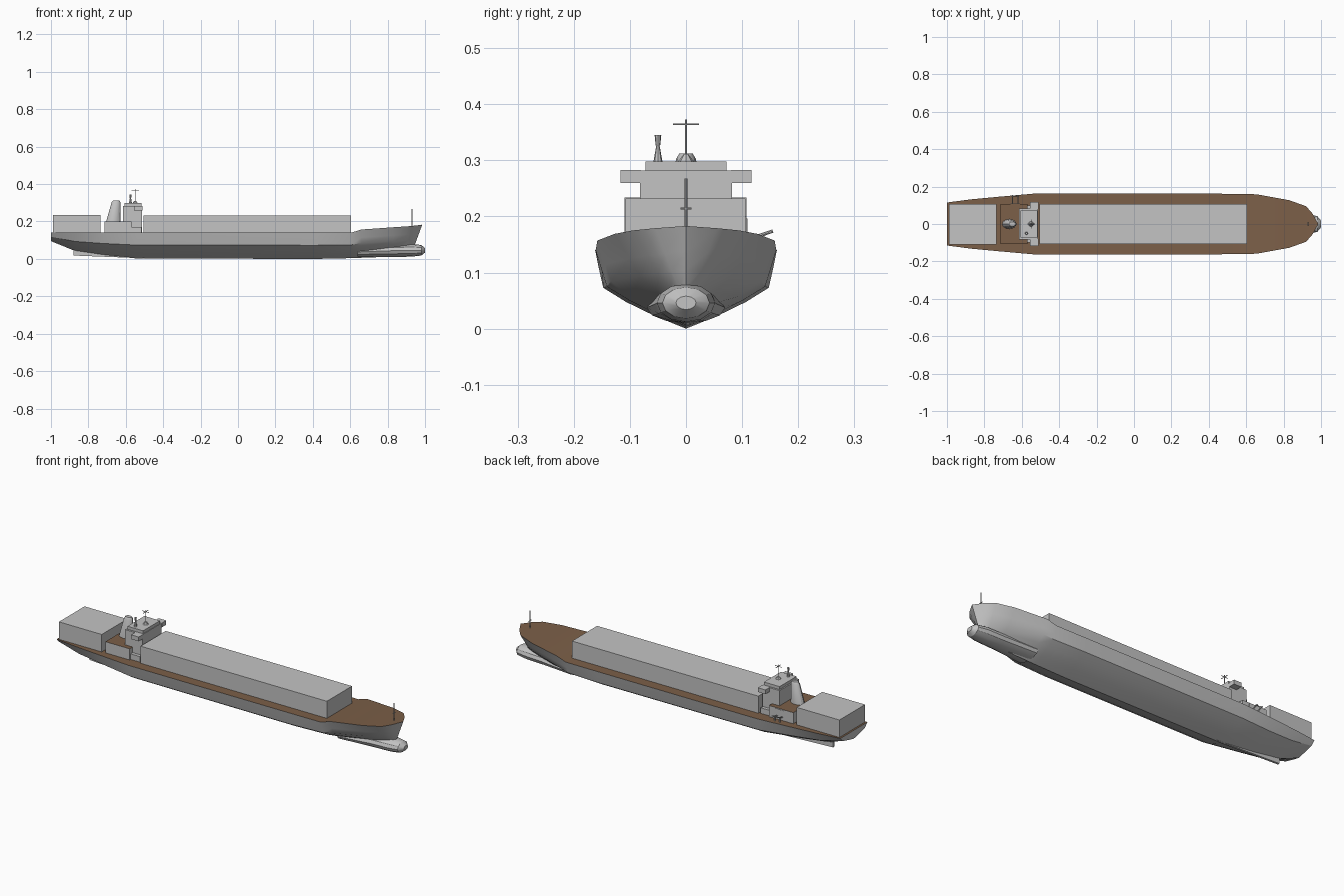
import bpy, bmesh, math
from mathutils import Vector

if "Cube" in bpy.data.objects:
    bpy.data.objects.remove(bpy.data.objects["Cube"], do_unlink=True)


def material(name, rgb):
    m = bpy.data.materials.new(name)
    m.use_nodes = True
    m.diffuse_color = (*rgb, 1)
    bsdf = next(n for n in m.node_tree.nodes if n.type == "BSDF_PRINCIPLED")
    bsdf.inputs["Base Color"].default_value = (*rgb, 1)
    return m


GREY = material("ship grey", (0.55, 0.55, 0.55))
BROWN = material("deck brown", (0.2, 0.115, 0.065))


def finish(name, bm, smooth=False):
    bmesh.ops.recalc_face_normals(bm, faces=bm.faces)
    mesh = bpy.data.meshes.new(name)
    bm.to_mesh(mesh)
    bm.free()
    mesh.materials.append(GREY)
    mesh.materials.append(BROWN)
    ob = bpy.data.objects.new(name, mesh)
    bpy.context.collection.objects.link(ob)
    if smooth:
        bpy.ops.object.select_all(action="DESELECT")
        ob.select_set(True)
        bpy.context.view_layer.objects.active = ob
        bpy.ops.object.shade_smooth_by_angle(angle=math.radians(30))
    return ob


def loft(name, rings, deck=False, cap_end=True):
    """Skin closed rings; the closing strip of each ring may be the deck."""
    bm = bmesh.new()
    rows = [[bm.verts.new(p) for p in ring] for ring in rings]
    n = len(rows[0])
    for a, b in zip(rows, rows[1:]):
        for i in range(n):
            j = (i + 1) % n
            f = bm.faces.new((a[i], a[j], b[j], b[i]))
            f.material_index = int(deck and j == 0)
    bm.faces.new(rows[0])
    if cap_end:
        bm.faces.new(rows[-1])
    bmesh.ops.remove_doubles(bm, verts=bm.verts, dist=0.0001)
    return finish(name, bm, True)


def box(name, x, y, z, brown_top=False):
    bm = bmesh.new()
    bmesh.ops.create_cube(bm, size=1)
    for v in bm.verts:
        v.co = [r[0] + (c + 0.5) * (r[1] - r[0]) for c, r in zip(v.co, (x, y, z))]
    for f in bm.faces:
        f.material_index = int(brown_top and f.calc_center_median().z > z[1] - 0.001)
    return finish(name, bm)


def rod(name, start, end, r1, r2=None, sides=8):
    a, b = Vector(start), Vector(end)
    bm = bmesh.new()
    bmesh.ops.create_cone(bm, cap_ends=True, segments=sides, radius1=r1,
                          radius2=r1 if r2 is None else r2, depth=(b - a).length)
    turn = (b - a).to_track_quat("Z", "Y")
    for v in bm.verts:
        v.co = turn @ v.co + (a + b) / 2
    return finish(name, bm)


# Hull: one midship profile (width, height fractions), fined towards the ends
PROFILE = [(1, 1), (0.95, 0.72), (0.91, 0.52), (0.66, 0.34), (0.34, 0.16), (0, 0)]


def section(x, half, top, keel, full, rake):
    side = [(x - rake * (1 - h), half * w * (1 - (1 - h) * (1 - full)),
             keel + h * (top - keel)) for w, h in PROFILE]
    return side + [(px, -py, pz) for px, py, pz in reversed(side[:-1])]


stations = [
    (-1, .115, .14, .095, .8, 0),
    (-.87, .132, .14, .042, .8, 0),
    (-.72, .146, .14, .02, .85, 0),
    (-.54, .162, .14, .002, .97, 0),
    (.42, .162, .14, 0, 1, 0),
    (.605, .161, .14, .004, .92, 0),
    (.66, .158, .157, .006, .85, 0),
    (.83, .127, .169, .012, .4, 0),
    (.92, .095, .175, .016, .1, .02),
    (.955, .055, .179, .02, 0, .03),
    (.985, 0, .183, .02, 0, .06),
]
loft("hull", [section(*s) for s in stations], deck=True, cap_end=False)


# Bulbous bow
def bulb_ring(x, half, top, low):
    mid, rise = (top + low) / 2, (top - low) / 2
    angles = [math.tau * i / 12 for i in range(12)]
    return [(x, half * math.cos(a), mid + rise * math.sin(a)) for a in angles]


loft("bulbous_bow", [bulb_ring(*r) for r in (
    (.64, .07, .065, .01), (.83, .055, .078, .01), (.93, .052, .08, .012),
    (.98, .042, .074, .018), (1, .018, .058, .034))])

# Skeg under the stern
bm = bmesh.new()
outline = [(-.88, .05), (-.88, .018), (-.5, .003), (-.5, .05)]
flat = bm.faces.new([bm.verts.new((x, -.006, z)) for x, z in outline])
grown = bmesh.ops.extrude_face_region(bm, geom=[flat])["geom"]
bmesh.ops.translate(bm, vec=(0, .012, 0),
                    verts=[v for v in grown if isinstance(v, bmesh.types.BMVert)])
finish("skeg", bm)

# Cargo blocks
box("main_cargo", (-.505, .605), (-.108, .106), (.139, .232))
box("aft_cargo", (-.99, -.735), (-.11, .108), (.139, .234))

# Deckhouse and bridge
box("deckhouse", (-.715, -.57), (-.108, .108), (.139, .2), brown_top=True)
box("bridge_base", (-.57, -.515), (-.1, .1), (.139, .17))
box("bridge_tower", (-.615, -.512), (-.082, .082), (.139, .282))
box("bridge_roof", (-.608, -.515), (-.072, .072), (.282, .298))
for side, name in ((1, "left"), (-1, "right")):
    box(name + "_bridge_wing", (-.555, -.51), sorted((side * .08, side * .117)), (.26, .283))


# Funnel
def funnel_ring(back, front, half, z):
    mid, reach = (back + front) / 2, (front - back) / 2
    angles = [math.tau * i / 12 for i in range(12)]
    return [(mid + reach * math.cos(a), half * math.sin(a), z) for a in angles]


loft("funnel", [funnel_ring(-.705, -.628, .026, .199), funnel_ring(-.676, -.628, .018, .302),
                funnel_ring(-.668, -.634, .012, .312)])

# Radar mast
rod("mast_foot", (-.55, 0, .298), (-.55, 0, .31), .014, .005)
rod("mast_pole", (-.55, 0, .305), (-.55, 0, .373), .002)
rod("radar_bar_across", (-.55, -.023, .364), (-.55, .023, .364), .0015)
rod("radar_bar_along", (-.57, 0, .364), (-.53, 0, .364), .0015)

# Domed antenna
rod("antenna_foot", (-.575, -.05, .298), (-.575, -.05, .326), .008, .003)
rod("antenna_dome", (-.575, -.05, .326), (-.575, -.05, .345), .004, .006)

# Foremast
rod("foremast", (.93, 0, .17), (.93, 0, .268), .0025)
rod("foremast_bar", (.93, -.01, .214), (.93, .01, .214), .002)

# Boat davit on the left side
box("davit_base", (-.66, -.61), (.1, .11), (.16, .196))
for x in (-.65, -.62):
    rod("davit_post", (x, .13, .139), (x, .13, .165), .003)
    rod("davit_arm", (x, .108, .158), (x, .155, .174), .003)
rod("davit_bar", (-.655, .15, .172), (-.615, .15, .172), .002)
